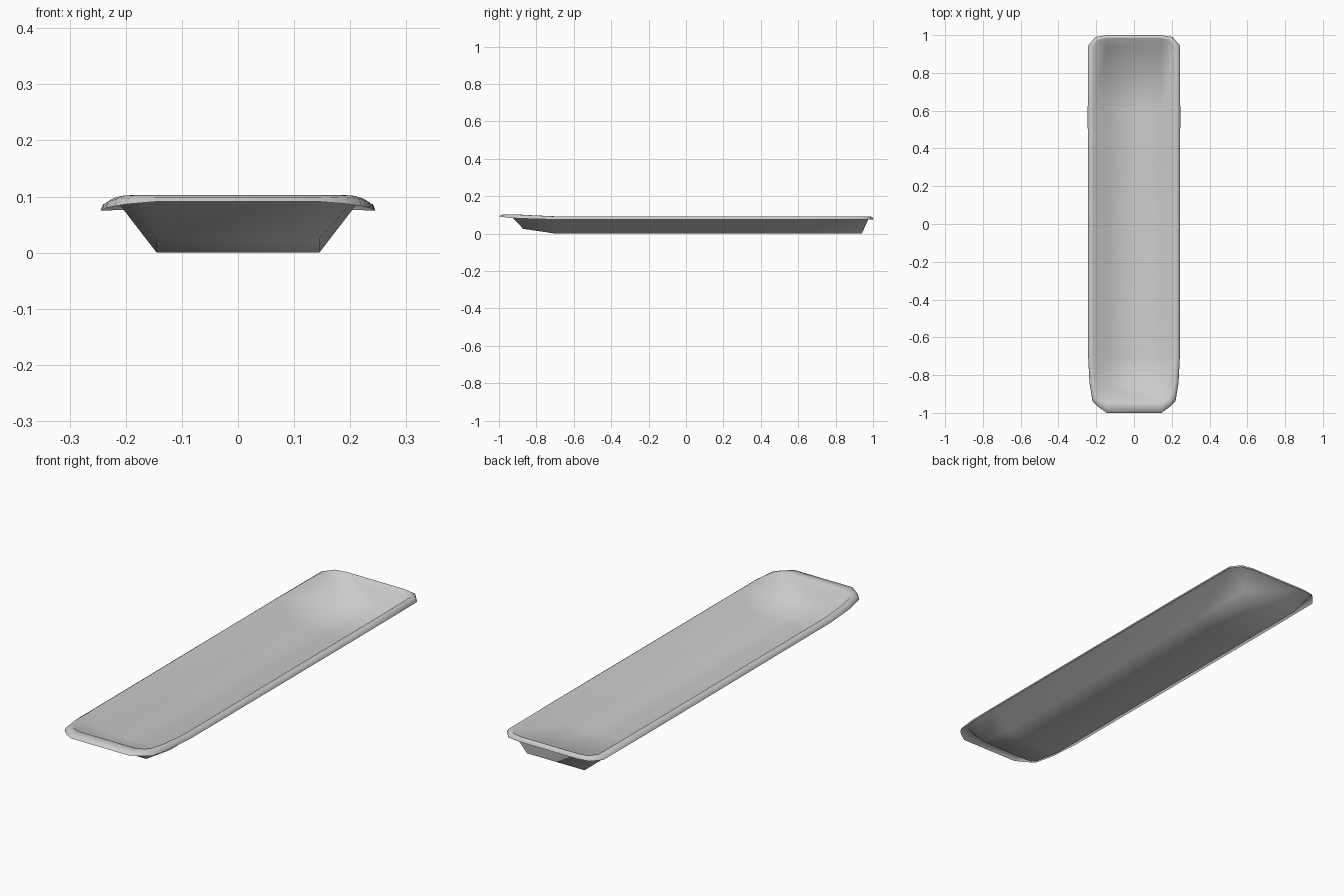
import bpy, bmesh

if "Cube" in bpy.data.objects:
    bpy.data.objects.remove(bpy.data.objects["Cube"])

# Right-hand stations, front to back:
# floor point, rim crest (x, y), outer lip (x, y), crest height, lip drop
stations = [
    ((0.145, -0.870, 0.025), (0.145, -0.945), (0.145, -1.000), 0.103, 0.012),
    ((0.145, -0.870, 0.025), (0.180, -0.930), (0.192, -0.966), 0.103, 0.016),
    ((0.145, -0.870, 0.025), (0.198, -0.900), (0.220, -0.937), 0.102, 0.019),
    ((0.145, -0.870, 0.025), (0.210, -0.830), (0.236, -0.840), 0.098, 0.019),
    ((0.145, -0.700, 0.000), (0.216, -0.700), (0.243, -0.700), 0.092, 0.017),
    ((0.145, 0.600, 0.000), (0.216, 0.600), (0.245, 0.600), 0.092, 0.017),
    ((0.145, 0.940, 0.000), (0.214, 0.940), (0.243, 0.945), 0.092, 0.017),
    ((0.145, 0.940, 0.000), (0.188, 0.974), (0.205, 0.990), 0.092, 0.016),
    ((0.145, 0.940, 0.000), (0.145, 0.982), (0.145, 1.000), 0.092, 0.016),
]
# Turned-down rim profile: fraction from crest to lip, share of the drop
rim = [(0.0, 0.0), (0.45, 0.05), (0.85, 0.35), (1.0, 1.0)]

bm = bmesh.new()


def section(station, side):
    floor, crest, lip, top, drop = station
    pts = [floor]
    for t, d in rim:
        pts.append((crest[0] + (lip[0] - crest[0]) * t,
                    crest[1] + (lip[1] - crest[1]) * t, top - drop * d))
    return [bm.verts.new((side * x, y, z)) for x, y, z in pts]


right = [section(s, 1) for s in stations]
left = [section(s, -1) for s in stations]

# Walls and turned-down rim all the way round
loop = right + left[::-1]
for i, a in enumerate(loop):
    b = loop[(i + 1) % len(loop)]
    for k in range(len(rim)):
        bm.faces.new((a[k], b[k], b[k + 1], a[k + 1]))

# Floor strips
for i in range(len(stations) - 1):
    bm.faces.new((left[i][0], right[i][0], right[i + 1][0], left[i + 1][0]))

bmesh.ops.remove_doubles(bm, verts=bm.verts, dist=0.0005)
bmesh.ops.recalc_face_normals(bm, faces=bm.faces)
# Make the inside of the tray face upward
floor_face = min(bm.faces, key=lambda f: f.calc_center_median().z)
if floor_face.normal.z < 0:
    bmesh.ops.reverse_faces(bm, faces=bm.faces)
for f in bm.faces:
    f.smooth = True

mesh = bpy.data.meshes.new("sled_tray")
bm.to_mesh(mesh)
bm.free()
bpy.context.collection.objects.link(bpy.data.objects.new("sled_tray", mesh))
